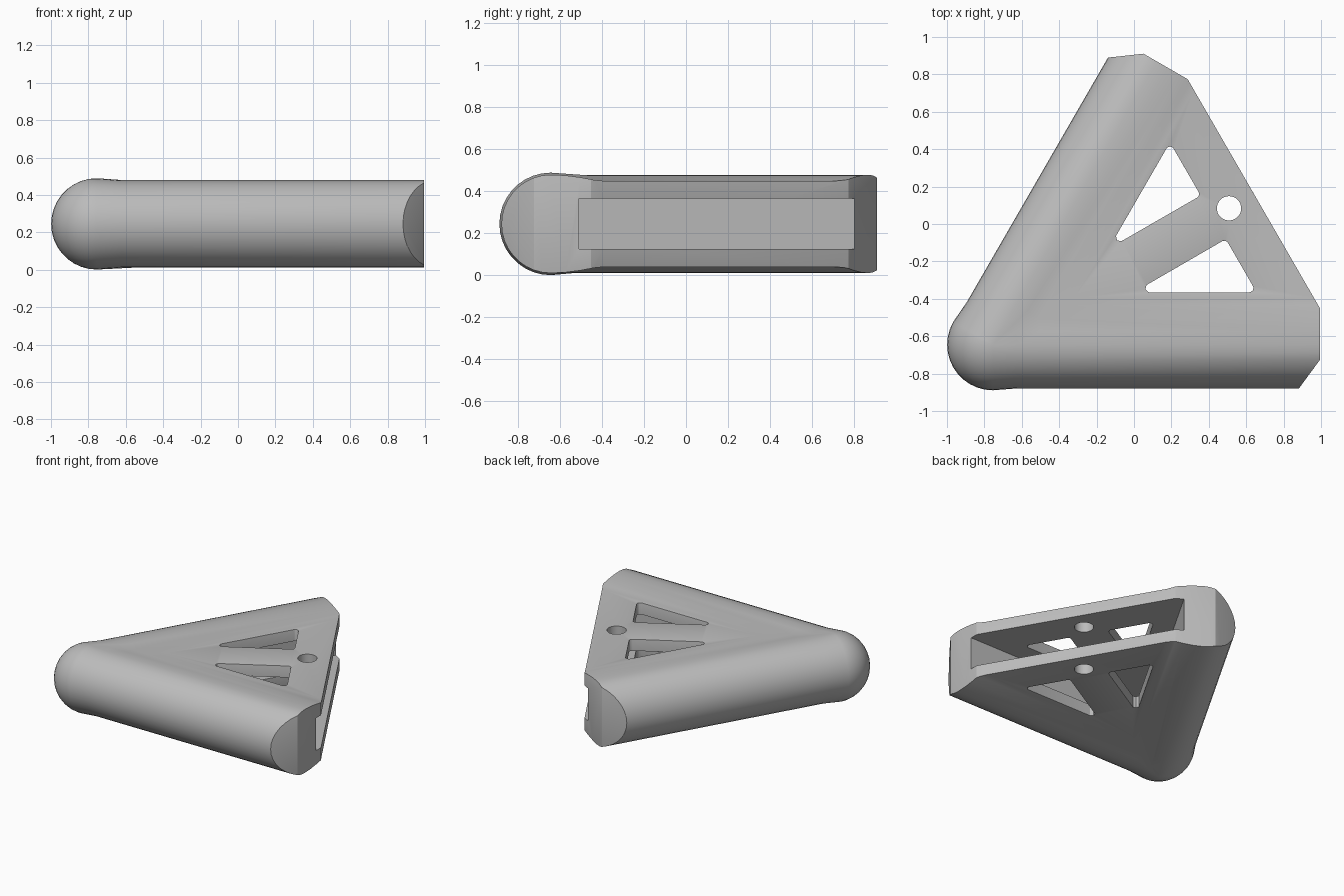
import bpy, bmesh
from math import sin, cos, radians, sqrt, pi
from mathutils import Vector

cube = bpy.data.objects.get("Cube")
if cube:
    bpy.data.objects.remove(cube, do_unlink=True)

CORNER = Vector((-0.755, -0.645, 0.245))   # centre of the rounded corner
R = 0.234                                  # arm radius
ARC = 12                                   # steps around the corner

grey = bpy.data.materials.new("light grey")
grey.use_nodes = True
colour = (0.5, 0.5, 0.5, 1)
grey.diffuse_color = colour
grey.node_tree.nodes["Principled BSDF"].inputs["Base Color"].default_value = colour


def mirror(p):
    """Reflect a plan point (along, across) over the 30 degree axis."""
    s, v = p
    return (s * 0.5 + v * sin(pi / 3), s * sin(pi / 3) - v * 0.5)


def finish(bm, name):
    bmesh.ops.recalc_face_normals(bm, faces=bm.faces)
    mesh = bpy.data.meshes.new(name)
    bm.to_mesh(mesh)
    bm.free()
    mesh.materials.append(grey)
    obj = bpy.data.objects.new(name, mesh)
    bpy.context.collection.objects.link(obj)
    return obj


def rounded(points, radius, steps=4):
    """Round the corners of a plan polygon."""
    out = []
    for i, p in enumerate(points):
        p = Vector(p)
        a = (Vector(points[i - 1]) - p).normalized()
        b = (Vector(points[(i + 1) % len(points)]) - p).normalized()
        half = a.angle(b) / 2
        centre = p + (a + b).normalized() * radius / sin(half)
        start = p + a * radius / (sin(half) / cos(half)) - centre
        end = p + b * radius / (sin(half) / cos(half)) - centre
        for k in range(steps + 1):
            d = start.lerp(end, k / steps).normalized() * radius
            out.append(tuple(centre + d))
    return out


def prism(name, points, half_height):
    bm = bmesh.new()
    base = [bm.verts.new(CORNER + Vector((s, v, -half_height))) for s, v in points]
    face = bm.faces.new(base)
    ext = bmesh.ops.extrude_face_region(bm, geom=[face])
    top = [g for g in ext["geom"] if isinstance(g, bmesh.types.BMVert)]
    bmesh.ops.translate(bm, verts=top, vec=(0, 0, 2 * half_height))
    return finish(bm, name)


def apply(obj, mod):
    bpy.ops.object.select_all(action="DESELECT")
    obj.select_set(True)
    bpy.context.view_layer.objects.active = obj
    bpy.ops.object.modifier_apply(modifier=mod.name)


def cut(obj, cutter, operation="DIFFERENCE"):
    mod = obj.modifiers.new("cut", "BOOLEAN")
    mod.operation = operation
    mod.solver = "EXACT"
    mod.object = cutter
    apply(obj, mod)
    bpy.data.objects.remove(cutter, do_unlink=True)


def column_points(v, z):
    """Run one profile point along the first arm, around the corner, up the second."""
    start = max(v, 0) * sqrt(3)
    swell = 1.043 if v <= 0.001 else 1.0
    bend = []
    for k in range(ARC + 1):
        a = radians(270 - 120 * k / ARC)
        if v > 0.001:
            bend.append((start, v, z))
        else:
            bend.append((-v * cos(a) * swell, -v * sin(a) * swell, z * swell))
    first = [(2.2, v), (start + 0.13, v)]
    second = [mirror(p) for p in reversed(first)]
    return [(*p, z) for p in first] + bend + [(*p, z) for p in second]


# Body: round arms blending into a flat web
upper = [(-R * cos(radians(t * 90 / 9)), R * sin(radians(t * 90 / 9))) for t in range(10)]
upper += [(0.07, 0.231), (0.14, 0.222), (0.21, 0.209), (0.25, 0.205), (0.9, 0.205)]
profile = upper + [(v, -z) for v, z in reversed(upper[1:])]
bm = bmesh.new()
rows = [[bm.verts.new(CORNER + Vector(p)) for p in column_points(v, z)] for v, z in profile]
for i, row in enumerate(rows):
    nxt = rows[(i + 1) % len(rows)]
    for j in range(len(row) - 1):
        bm.faces.new((row[j], row[j + 1], nxt[j + 1], nxt[j]))
for j in (0, -1):
    bm.faces.new([row[j] for row in rows])
bmesh.ops.remove_doubles(bm, verts=bm.verts, dist=0.0001)
bmesh.ops.dissolve_limit(bm, angle_limit=radians(0.5), verts=bm.verts, edges=bm.edges)
body = finish(bm, "triangular_body")

# Trimmed outline: chamfered arm ends and the straight open side
end = [(1.515, -0.4), (1.75, -0.08), (1.75, 0.193)]
outline = [(-0.4 * sqrt(3), -0.4)] + end + [mirror(p) for p in reversed(end)]
cut(body, prism("outline_cutter", outline, 0.6), "INTERSECT")

# Pair of triangular windows
window = rounded([(0.755, 0.28), (1.41, 0.28), (1.246, 0.564)], 0.022)
for points in (window, [mirror(p) for p in window]):
    cut(body, prism("window_cutter", points, 0.6))

# Soft edges
bevel = body.modifiers.new("soft_edges", "BEVEL")
bevel.width = 0.025
bevel.segments = 3
bevel.limit_method = "ANGLE"
bevel.angle_limit = radians(25)
apply(body, bevel)

# Triangular pocket opening through the straight side
pocket = [(0.135 * sqrt(3), 0.135), (2.2, 0.135), mirror((2.2, 0.135))]
cut(body, prism("pocket_cutter", pocket, 0.12))

# Round pin hole
hole = [(1.263 + 0.065 * cos(k * pi / 16), 0.729 + 0.065 * sin(k * pi / 16)) for k in range(32)]
cut(body, prism("hole_cutter", hole, 0.6))

bpy.ops.object.shade_smooth_by_angle(angle=radians(30))
